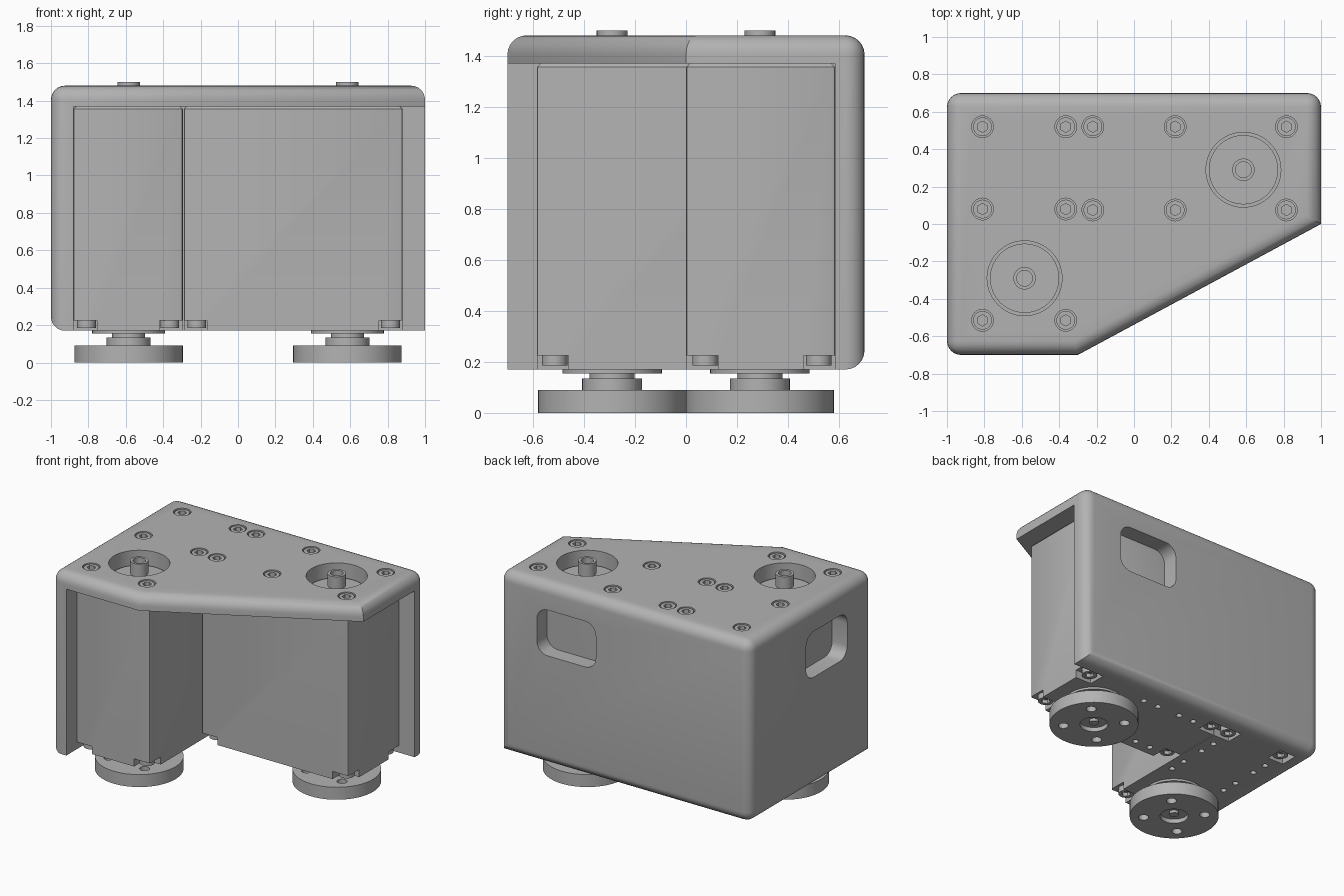
import bpy, bmesh, math
from mathutils import Matrix, Vector

if "Cube" in bpy.data.objects:
    bpy.data.objects.remove(bpy.data.objects["Cube"])

grey = bpy.data.materials.new("plain_grey")
grey.use_nodes = True
COLOUR = (0.45, 0.45, 0.45, 1)
grey.diffuse_color = COLOUR
grey.node_tree.nodes["Principled BSDF"].inputs["Base Color"].default_value = COLOUR

BOTTOM, CEILING, TOP = 0.17, 1.37, 1.48
SHAFTS = [(-0.585, -0.29), (0.585, 0.29)]


def finish(bm, name):
    bmesh.ops.recalc_face_normals(bm, faces=bm.faces)
    mesh = bpy.data.meshes.new(name)
    bm.to_mesh(mesh)
    bm.free()
    mesh.materials.append(grey)
    obj = bpy.data.objects.new(name, mesh)
    bpy.context.collection.objects.link(obj)
    return obj


def add_box(bm, lo, hi):
    lo, hi = Vector(lo), Vector(hi)
    m = Matrix.Translation((lo + hi) / 2) @ Matrix.Diagonal((*(hi - lo), 1))
    return bmesh.ops.create_cube(bm, size=1, matrix=m)["verts"]


def add_cyl(bm, x, y, z0, z1, r, sides=32):
    m = Matrix.Translation((x, y, (z0 + z1) / 2))
    bmesh.ops.create_cone(bm, cap_ends=True, segments=sides, radius1=r,
                          radius2=r, depth=z1 - z0, matrix=m)


def bevel(bm, edges, size, segments):
    bmesh.ops.bevel(bm, geom=edges, offset=size, offset_type='OFFSET',
                    segments=segments, profile=0.5, affect='EDGES', clamp_overlap=True)


def cut(target, bm):
    """Subtract the shapes in bm from the target, then drop the cutter."""
    cutter = finish(bm, "cutter")
    cutter.hide_render = True
    mod = target.modifiers.new("cut", 'BOOLEAN')
    mod.operation, mod.solver, mod.object = 'DIFFERENCE', 'EXACT', cutter
    bpy.context.view_layer.objects.active = target
    bpy.ops.object.modifier_apply(modifier=mod.name)
    bpy.data.objects.remove(cutter)


def smooth(obj):
    bpy.ops.object.select_all(action='DESELECT')
    obj.select_set(True)
    bpy.context.view_layer.objects.active = obj
    bpy.ops.object.shade_smooth_by_angle(angle=math.radians(30))


def is_upright(e):
    return abs(e.verts[0].co.z - e.verts[1].co.z) > 0.5


# Cover: five-sided prism with rounded outer edges
bm = bmesh.new()
outline = [(-1, -0.7), (-0.3, -0.7), (1, 0), (1, 0.7), (-1, 0.7)]
base = bm.faces.new([bm.verts.new((x, y, BOTTOM)) for x, y in outline])
up = bmesh.ops.extrude_face_region(bm, geom=[base])["geom"]
bmesh.ops.translate(bm, vec=(0, 0, TOP - BOTTOM),
                    verts=[v for v in up if isinstance(v, bmesh.types.BMVert)])
bmesh.ops.recalc_face_normals(bm, faces=bm.faces)
rounded = []
for e in bm.edges:
    mid = (e.verts[0].co + e.verts[1].co) / 2
    square_corner = mid.x > -0.9 and mid.y < 0.6
    outer_wall = mid.x < -0.9 or mid.y > 0.6
    if is_upright(e):
        if not square_corner:
            rounded.append(e)
    elif mid.z > 1 or outer_wall:
        rounded.append(e)
bevel(bm, rounded, 0.075, 6)
cover = finish(bm, "cover")

# Hollow it, leaving a top plate, back wall and side wall
bm = bmesh.new()
add_box(bm, (-0.88, -2, -1), (2, 0.585, CEILING))
cut(cover, bm)

# Grip windows through both walls
for axis, centre in (("x", 0.465), ("y", -0.175)):
    half = 0.235
    bm = bmesh.new()
    if axis == "x":
        add_box(bm, (centre - half, 0.5, 0.96), (centre + half, 0.9, 1.29))
    else:
        add_box(bm, (-1.2, centre - half, 0.96), (-0.8, centre + half, 1.29))
    depth = 1 if axis == "x" else 0
    along = [e for e in bm.edges
             if abs(e.verts[0].co[depth] - e.verts[1].co[depth]) > 0.3]
    bevel(bm, along, 0.085, 6)
    cut(cover, bm)

# Shaft openings and screw counterbores in the top plate
corner_screws = [(x, y) for x in (-0.81, -0.365) for y in (0.52, -0.515)]
corner_screws += [(x, y) for x in (-0.22, 0.815) for y in (0.52, 0.075)]
plate_screws = corner_screws + [(-0.81, 0.08), (-0.365, 0.08), (0.22, 0.52), (0.22, 0.075)]
bm = bmesh.new()
for x, y in SHAFTS:
    add_cyl(bm, x, y, 1.3, 1.6, 0.2, 64)
for x, y in plate_screws:
    add_cyl(bm, x, y, 1.42, 1.6, 0.058)
cut(cover, bm)
smooth(cover)


def screws(name, places, z0, z1, socket_up):
    bm = bmesh.new()
    for x, y in places:
        add_cyl(bm, x, y, z0, z1, 0.05)
    obj = finish(bm, name)
    bm = bmesh.new()
    z = z1 if socket_up else z0
    for x, y in places:
        add_cyl(bm, x, y, z - 0.025, z + 0.025, 0.03, 6)
    cut(obj, bm)
    smooth(obj)


screws("top_screws", plate_screws, 1.41, 1.475, True)
screws("bottom_screws", corner_screws, 0.185, 0.24, False)


# Drive units: box body, notched lower corners, hub on top and flange below
def drive_unit(name, lo, hi, shaft, along):
    sx, sy = shaft
    bm = bmesh.new()
    add_box(bm, (*lo, BOTTOM), (*hi, CEILING))
    bevel(bm, [e for e in bm.edges if is_upright(e)], 0.012, 2)
    bevel(bm, [e for e in bm.edges if all(v.co.z > 1.3 for v in e.verts)], 0.03, 1)
    body = finish(bm, name + "_body")

    bm = bmesh.new()
    for x, dx in ((lo[0], 0.125), (hi[0], -0.125)):
        for y, dy in ((lo[1], 0.125), (hi[1], -0.125)):
            xs, ys = sorted((x - dx, x + dx)), sorted((y - dy, y + dy))
            add_box(bm, (xs[0], ys[0], 0), (xs[1], ys[1], 0.225))
    for u in (0.24, 0.36, 0.54, 0.66):
        for v in (-0.22, 0.22):
            x, y = (sx - u, sy + v) if along == "x" else (sx + v, sy + u)
            add_cyl(bm, x, y, 0.1, 0.21, 0.02, 16)
    cut(body, bm)
    smooth(body)

    # Output collar and stepped shaft
    bm = bmesh.new()
    for z0, z1, r in ((0.155, 0.18, 0.195), (0.13, 0.16, 0.088), (0.08, 0.135, 0.117)):
        add_cyl(bm, sx, sy, z0, z1, r, 48)
    smooth(finish(bm, name + "_shaft"))

    # Mounting flange with four holes and a centre recess
    bm = bmesh.new()
    add_cyl(bm, sx, sy, 0, 0.09, 0.29, 64)
    flange = finish(bm, name + "_flange")
    bm = bmesh.new()
    for i in range(4):
        a = math.radians(45 + 90 * i)
        add_cyl(bm, sx + 0.2 * math.cos(a), sy + 0.2 * math.sin(a), -0.1, 0.2, 0.033, 24)
    add_cyl(bm, sx, sy, -0.1, 0.03, 0.092)
    cut(flange, bm)
    smooth(flange)
    bm = bmesh.new()
    add_cyl(bm, sx, sy, 0.01, 0.04, 0.03, 24)
    smooth(finish(bm, name + "_flange_screw"))

    # Upper hub, bored in two steps
    bm = bmesh.new()
    add_cyl(bm, sx, sy, 1.36, 1.38, 0.185, 64)
    add_cyl(bm, sx, sy, 1.375, 1.43, 0.087, 48)
    hub = finish(bm, name + "_hub")
    for z, r in ((1.41, 0.06), (1.39, 0.042)):
        bm = bmesh.new()
        add_cyl(bm, sx, sy, z, 1.5, r)
        cut(hub, bm)
    smooth(hub)


drive_unit("front_drive", (-0.88, -0.585), (-0.295, 0.585), SHAFTS[0], "y")
drive_unit("rear_drive", (-0.29, 0), (0.88, 0.585), SHAFTS[1], "x")
